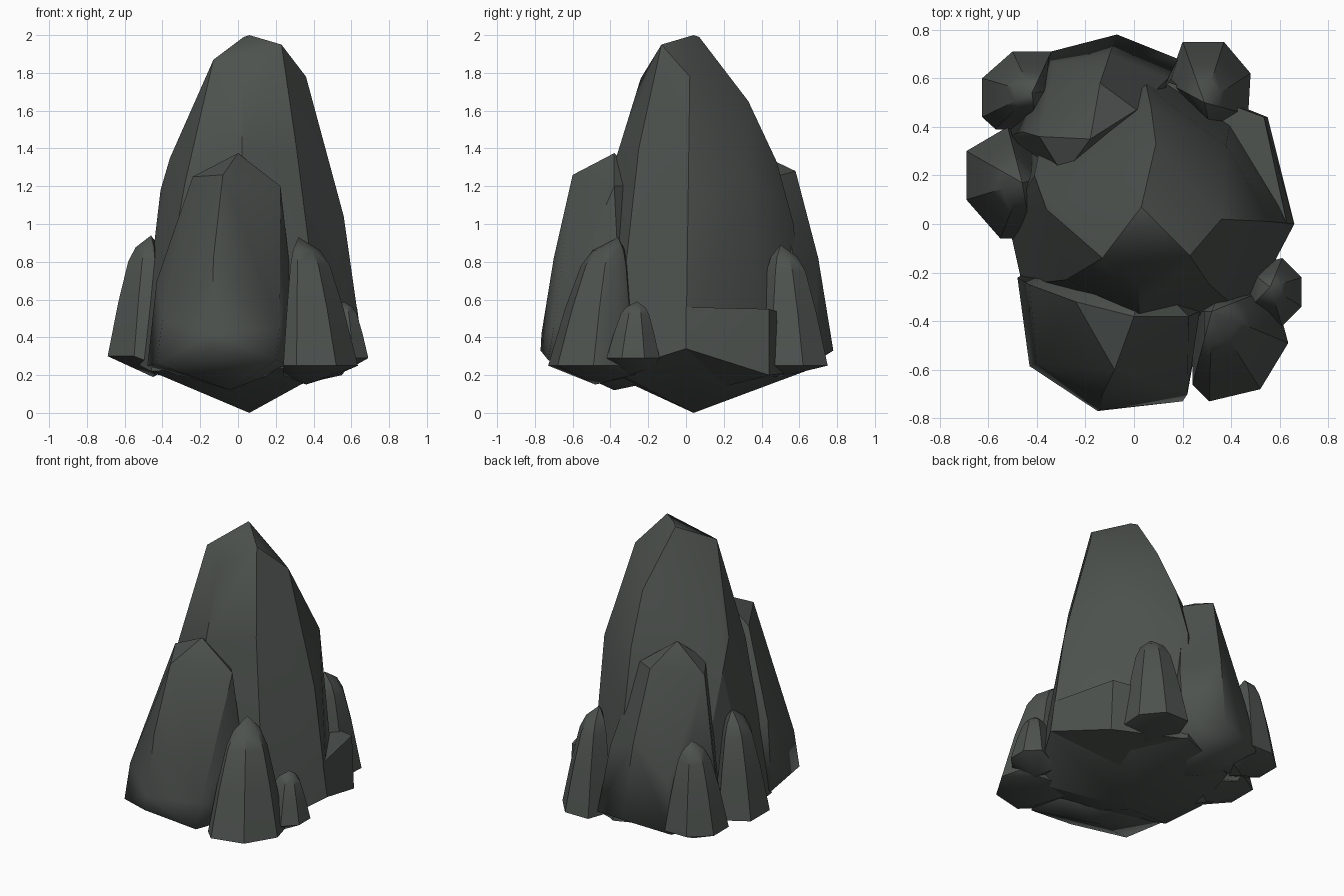
import bpy, bmesh, math

stone = bpy.data.materials.new("dark grey green stone")
stone.diffuse_color = (0.075, 0.085, 0.078, 1)


def rock(name, points, smooth=33, rim=0.0):
    """Faceted rock: convex hull of a few corner points; edges below rim stay soft."""
    bm = bmesh.new()
    for p in points:
        bm.verts.new(p)
    bmesh.ops.convex_hull(bm, input=bm.verts)
    loose = [v for v in bm.verts if not v.link_faces]
    bmesh.ops.delete(bm, geom=loose, context='VERTS')
    bmesh.ops.recalc_face_normals(bm, faces=bm.faces)
    for f in bm.faces:
        f.smooth = True
    for e in bm.edges:
        soft = max(v.co.z for v in e.verts) < rim
        e.smooth = soft or e.calc_face_angle(0) < math.radians(smooth)
    me = bpy.data.meshes.new(name)
    bm.to_mesh(me)
    bm.free()
    me.materials.append(stone)
    ob = bpy.data.objects.new(name, me)
    bpy.context.collection.objects.link(ob)
    return ob


def small_rock(name, outline, base_z, peak, tip, rings=((0.44, 0.76), (0.78, 0.53), (0.9, 0.36))):
    """Leaning shard: base outline tapering through rings to a peak, with a low tip."""
    px, py, pz = peak
    pts = [peak, tip]
    for x, y in outline:
        # base rim dips on the side next to the main spire
        inner = 0.05 if math.hypot(x, y) < math.hypot(tip[0], tip[1]) else 0
        pts.append((x, y, base_z - inner))
        for t, k in rings:
            pts.append((px + (x - px) * k, py + (y - py) * k,
                        base_z + (pz - base_z) * t))
    return rock(name, pts)


# tall central spire
rock("main_spire", [
    (0.06, 0.04, 2.0), (0.06, 0.04, 0.0), (0.03, 0.07, 1.99),
    (-0.13, -0.14, 1.87), (0.02, -0.24, 1.77), (0.23, -0.13, 1.95),
    (0.36, 0.02, 1.78), (0.09, 0.33, 1.65),
    (-0.36, 0.06, 1.35), (-0.28, -0.23, 1.22), (0.02, -0.37, 1.35),
    (0.31, -0.25, 1.40), (0.56, 0.01, 1.04), (0.38, 0.32, 1.27),
    (0.07, 0.48, 1.33), (0.05, 0.57, 1.0), (-0.41, 0.20, 1.18),
    (0.66, 0.0, 0.34), (0.40, 0.44, 0.22), (0.10, 0.63, 0.22),
    (-0.36, 0.45, 0.22), (-0.52, 0.02, 0.25), (-0.46, -0.25, 0.22),
    (0.0, -0.5, 0.25), (0.46, -0.38, 0.22),
], 30)

# low slab against the back right foot
rock("base_slab", [
    (0.66, 0.0, 0.34), (0.55, 0.44, 0.2), (0.535, 0.44, 0.55), (0.63, 0.0, 0.56),
    (0.1, 0.62, 0.22), (0.1, 0.6, 0.5), (0.1, 0.05, 0.1), (0.1, 0.05, 0.5),
])

# front spire
rock("front_spire", [
    (0.0, -0.38, 1.375), (-0.24, -0.32, 1.25), (-0.08, -0.60, 1.26),
    (0.225, -0.38, 1.20), (0.05, -0.2, 1.2), (-0.13, -0.70, 0.82),
    (-0.43, -0.25, 0.7), (-0.40, -0.57, 0.5), (-0.14, -0.765, 0.42),
    (0.22, -0.70, 0.45), (0.27, -0.36, 0.8),
    (-0.48, -0.22, 0.25), (-0.43, -0.585, 0.26), (-0.15, -0.77, 0.33),
    (0.20, -0.73, 0.28), (0.28, -0.36, 0.25), (-0.04, -0.38, 0.12), (0.0, 0.0, 0.2),
], 33, 0.48)

# back spire
rock("back_spire", [
    (-0.18, 0.35, 1.39), (-0.39, 0.36, 1.22), (-0.14, 0.58, 1.28),
    (0.01, 0.47, 1.25), (-0.29, 0.20, 1.24), (-0.10, 0.70, 0.82),
    (-0.46, 0.38, 0.75), (0.14, 0.6, 0.7), (-0.33, 0.66, 0.6),
    (-0.52, 0.36, 0.27), (-0.38, 0.70, 0.28), (-0.07, 0.78, 0.33),
    (0.18, 0.68, 0.28), (-0.1, 0.4, 0.14), (0.0, 0.1, 0.2),
], 33, 0.48)

# ring of small shards
small_rock("front_right_shard",
           [(0.24, -0.36), (0.36, -0.26), (0.52, -0.28), (0.60, -0.36),
            (0.635, -0.49), (0.52, -0.68), (0.31, -0.73), (0.24, -0.66)],
           0.25, (0.32, -0.36, 0.93), (0.36, -0.48, 0.15))
small_rock("right_pebble_shard",
           [(0.61, -0.14), (0.69, -0.22), (0.69, -0.34), (0.61, -0.42),
            (0.44, -0.38), (0.46, -0.18)],
           0.29, (0.56, -0.26, 0.59), (0.53, -0.30, 0.2))
small_rock("back_right_shard",
           [(0.20, 0.75), (0.37, 0.75), (0.48, 0.62), (0.47, 0.45), (0.32, 0.36),
            (0.14, 0.58)],
           0.25, (0.29, 0.50, 0.89), (0.3, 0.5, 0.19))
small_rock("left_shard",
           [(-0.69, 0.30), (-0.69, 0.10), (-0.55, -0.06), (-0.42, -0.06),
            (-0.34, 0.2), (-0.52, 0.40)],
           0.30, (-0.46, 0.17, 0.94), (-0.45, 0.15, 0.19))
small_rock("back_left_shard",
           [(-0.625, 0.60), (-0.625, 0.44), (-0.57, 0.39), (-0.40, 0.39),
            (-0.31, 0.55), (-0.34, 0.71), (-0.50, 0.71)],
           0.30, (-0.42, 0.54, 0.86), (-0.42, 0.52, 0.2))
